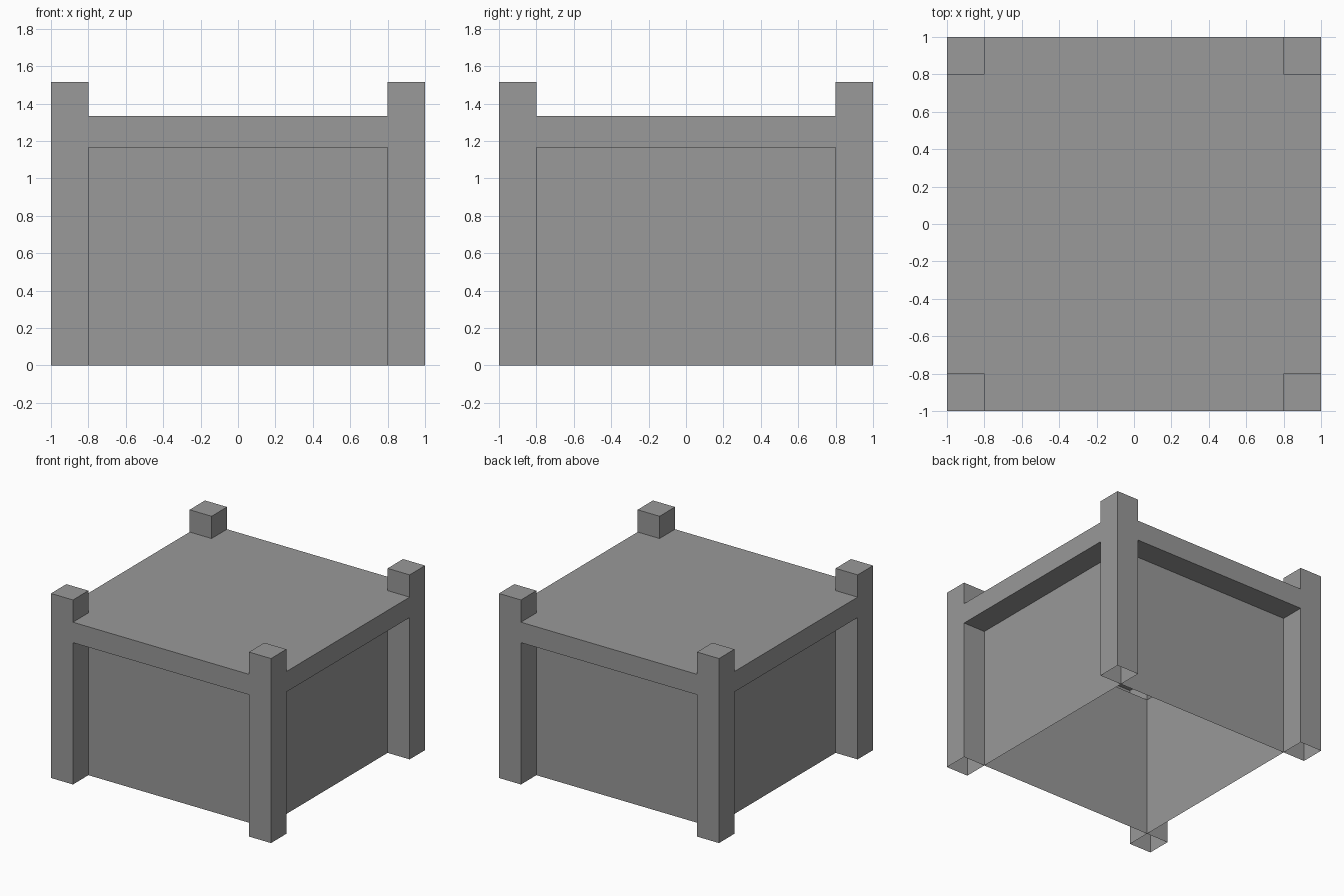
import bpy
import bmesh
from math import pi
from mathutils import Matrix

# Remove the default object
cube = bpy.data.objects.get("Cube")
if cube:
    bpy.data.objects.remove(cube, do_unlink=True)

OUTER, INNER = 1.0, 0.8       # half widths at the posts and at the panels
SOFFIT, LID, POST = 1.165, 1.333, 1.516

grey = bpy.data.materials.new("plain grey")
grey.use_nodes = True
colour = (0.319, 0.319, 0.319, 1)
grey.diffuse_color = colour
grey.node_tree.nodes["Principled BSDF"].inputs["Base Color"].default_value = colour


def add_object(name, bm):
    mesh = bpy.data.meshes.new(name)
    bm.to_mesh(mesh)
    bm.free()
    mesh.materials.append(grey)
    obj = bpy.data.objects.new(name, mesh)
    bpy.context.collection.objects.link(obj)
    return obj


# Corner posts: square tubes, capped on top and open underneath
def add_post(name, sx, sy):
    bm = bmesh.new()
    bmesh.ops.create_cube(bm, size=1)
    width, middle = OUTER - INNER, (OUTER + INNER) / 2
    bmesh.ops.scale(bm, vec=(width, width, POST), verts=bm.verts)
    bmesh.ops.translate(bm, vec=(sx * middle, sy * middle, POST / 2), verts=bm.verts)
    bottom = [f for f in bm.faces if f.normal.z < -0.9]
    bmesh.ops.delete(bm, geom=bottom, context='FACES_ONLY')
    add_object(name, bm)


for y_name, sy in (("front", -1), ("back", 1)):
    for x_name, sx in (("left", 1), ("right", -1)):
        add_post(f"{y_name}_{x_name}_post", sx, sy)

# Sides: recessed panel, soffit, rim and lid edge swept between two posts
profile = [(-INNER, 0), (-INNER, SOFFIT), (-OUTER, SOFFIT),
           (-OUTER, LID), (-INNER, LID)]
for i, name in enumerate(("front", "left", "back", "right")):
    bm = bmesh.new()
    rows = [[bm.verts.new((x, y, z)) for y, z in profile] for x in (-INNER, INNER)]
    for k in range(len(profile) - 1):
        bm.faces.new((rows[0][k], rows[1][k], rows[1][k + 1], rows[0][k + 1]))
    bm.transform(Matrix.Rotation(i * pi / 2, 4, 'Z'))
    add_object(name + "_side", bm)

# Lid centre: a single sheet, so the body stays hollow below
bm = bmesh.new()
bmesh.ops.create_grid(bm, x_segments=1, y_segments=1, size=INNER)
bmesh.ops.translate(bm, vec=(0, 0, LID), verts=bm.verts)
add_object("lid_centre", bm)
